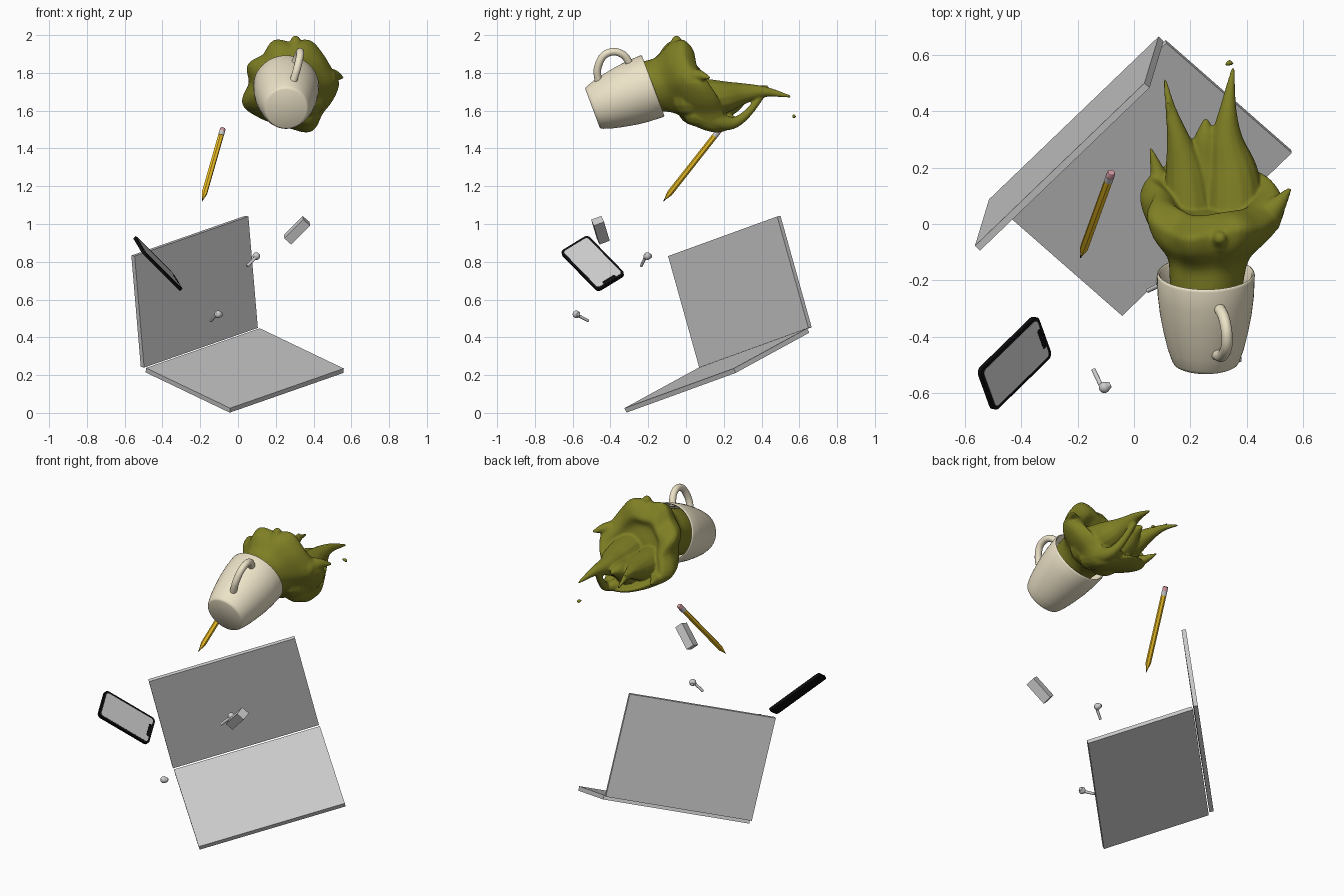
import bpy, bmesh
from math import sin, cos, pi, radians
from mathutils import Vector as V, Matrix

if "Cube" in bpy.data.objects:
    bpy.data.objects.remove(bpy.data.objects["Cube"])


def material(name, rgb):
    m = bpy.data.materials.new(name)
    m.diffuse_color = (*rgb, 1)
    m.use_nodes = True
    m.node_tree.nodes["Principled BSDF"].inputs["Base Color"].default_value = m.diffuse_color
    return m


CREAM = material("cream", (0.85, 0.77, 0.58))
OLIVE = material("olive", (0.21, 0.21, 0.018))
YELLOW = material("yellow", (0.9, 0.55, 0.02))
BLACK = material("black", (0.004, 0.004, 0.004))
PINK = material("pink", (0.65, 0.32, 0.36))


def finish(bm, name, mat=None, angle=35):
    bmesh.ops.recalc_face_normals(bm, faces=bm.faces)
    me = bpy.data.meshes.new(name)
    bm.to_mesh(me)
    bm.free()
    ob = bpy.data.objects.new(name, me)
    bpy.context.collection.objects.link(ob)
    if mat:
        me.materials.append(mat)
    bpy.ops.object.select_all(action='DESELECT')
    ob.select_set(True)
    bpy.context.view_layer.objects.active = ob
    if angle:
        bpy.ops.object.shade_smooth_by_angle(angle=radians(angle))
    return ob


def loft(bm, rings):
    """Skin a list of equal-sized point rings and cap both ends."""
    vs = [[bm.verts.new(p) for p in r] for r in rings]
    n = len(vs[0])
    for a, b in zip(vs, vs[1:]):
        for i in range(n):
            bm.faces.new((a[i], a[(i + 1) % n], b[(i + 1) % n], b[i]))
    bm.faces.new(vs[0])
    bm.faces.new(vs[-1])


def tube(bm, path, radii, sides=16, axis=None):
    pts = [V(p) for p in path]
    rings = []
    for i, p in enumerate(pts):
        t = V(axis) if axis else pts[min(i + 1, len(pts) - 1)] - pts[max(i - 1, 0)]
        t.normalize()
        u = t.cross(V((0.9, 0.1, 0.2))).normalized()
        w = t.cross(u)
        rings.append([p + (u * cos(2 * pi * k / sides) + w * sin(2 * pi * k / sides)) * radii[i]
                      for k in range(sides)])
    loft(bm, rings)


def curve_points(pts, steps=6):
    """Catmull-Rom interpolation of any tuples."""
    out = []
    for i in range(len(pts) - 1):
        p0, p1, p2, p3 = (pts[max(i - 1, 0)], pts[i], pts[i + 1], pts[min(i + 2, len(pts) - 1)])
        for s in range(steps):
            t = s / steps
            out.append(tuple(0.5 * (2 * b + (c - a) * t + (2 * a - 5 * b + 4 * c - d) * t * t
                                    + (3 * b - a - 3 * c + d) * t ** 3)
                             for a, b, c, d in zip(p0, p1, p2, p3)))
    return out + [tuple(pts[-1])]


def slab(name, corner, u, v, w):
    c, u, v, w = V(corner), V(u), V(v), V(w)
    bm = bmesh.new()
    loft(bm, [[c + k, c + u + k, c + u + v + k, c + v + k] for k in (V(), w)])
    return finish(bm, name, angle=None)


def rounded_plate(name, mat, frame, size, r, z0, z1):
    bm = bmesh.new()
    ring = []
    for q, (sx, sy) in enumerate(((1, 1), (-1, 1), (-1, -1), (1, -1))):
        for k in range(7):
            a = (q + k / 6) * pi / 2
            ring.append((sx * (size[0] / 2 - r) + r * cos(a), sy * (size[1] / 2 - r) + r * sin(a)))
    loft(bm, [[frame @ V((x, y, z)) for x, y in ring] for z in (z0, z1)])
    return finish(bm, name, mat)


# Laptop: base and screen slabs
width = V((0.602, 0.578, 0.21))
depth = V((-0.445, 0.39, 0.213))
height = V((-0.05, -0.165, 0.59))
slab("laptop_base", (-0.042, -0.326, 0.025), width, depth, width.cross(depth).normalized() * -0.026)
slab("laptop_screen", (-0.497, 0.07, 0.24), width, height, width.cross(height).normalized() * -0.025)

# Phone: black body, grey display, notch
lx = V((0.195, 0.19, -0.195)).normalized()
sy = V((-0.05, 0.14, 0.085)).normalized()
nz = lx.cross(sy).normalized()
phone = Matrix.Translation((-0.424, -0.494, 0.791)) @ Matrix((lx, nz.cross(lx), nz)).transposed().to_4x4()
rounded_plate("phone_body", BLACK, phone, (0.352, 0.18), 0.024, -0.009, 0.008)
rounded_plate("phone_display", None, phone, (0.326, 0.156), 0.016, 0.0, 0.009)
rounded_plate("phone_notch", BLACK, phone @ Matrix.Translation((0.158, 0, 0)), (0.026, 0.08), 0.006, 0, 0.0097)

# Pencil: hexagonal body, sharpened tip, ferrule, eraser
tip, end = V((-0.19, -0.12, 1.12)), V((-0.08, 0.183, 1.505))
for name, mat, sides, prof in (
        ("pencil_lead", BLACK, 12, ((0, 0.001), (0.03, 0.0042))),
        ("pencil_body", YELLOW, 6, ((0.03, 0.0042), (0.11, 0.0155), (0.90, 0.0155))),
        ("pencil_ferrule", None, 16, ((0.90, 0.0155), (0.955, 0.0155))),
        ("pencil_eraser", PINK, 16, ((0.955, 0.015), (0.99, 0.015), (1.0, 0.012)))):
    bm = bmesh.new()
    tube(bm, [tip.lerp(end, f) for f, _ in prof], [r for _, r in prof], sides, end - tip)
    finish(bm, name, mat)

# Mug: turned body with an inner wall
base = V((0.255, -0.495, 1.612))
axis = V((0, 0.315, 0.118)).normalized()
up = V((0, -axis.z, axis.y))
outer = [(0, 0.108), (0.004, 0.115), (0.015, 0.121), (0.06, 0.136), (0.12, 0.15), (0.19, 0.163),
         (0.26, 0.171), (0.333, 0.174), (0.341, 0.172)]
inner = [(0.343, 0.168), (0.338, 0.163), (0.26, 0.158), (0.19, 0.15), (0.12, 0.137), (0.05, 0.118), (0.025, 0.1)]
bm = bmesh.new()
tube(bm, [base + axis * s for s, _ in outer + inner], [r for _, r in outer + inner], 56, axis)
finish(bm, "mug_body", CREAM, 50)

# Mug handle
out_dir = up * cos(radians(17)) + V((1, 0, 0)) * sin(radians(17))
hp = curve_points([(0.08, 0.13), (0.098, 0.195), (0.15, 0.25), (0.21, 0.253), (0.255, 0.213), (0.268, 0.15)])
bm = bmesh.new()
tube(bm, [base + axis * s + out_dir * r for s, r in hp], [0.02] * len(hp), 16)
finish(bm, "mug_handle", CREAM, 60)

# Splash: crown-shaped bowl lofted from tilted, lobed rings
lobes = curve_points([(d,) for d in (0.25, 0.225, 0.228, 0.245, 0.218, 0.245, 0.215, 0.25,
                                     0.225, 0.278, 0.25, 0.232, 0.24, 0.272, 0.23, 0.235, 0.25)], 4)[:-1]
n = len(lobes)
# y, tilt, centre x, centre z, radius, lobe strength
crown = [(-0.30, 0.045, 0.256, 1.69, 0.125, 0), (-0.20, 0.045, 0.258, 1.725, 0.131, 0),
         (-0.11, 0.055, 0.265, 1.735, 0.15, 0.3), (-0.03, 0.08, 0.278, 1.743, 0.215, 0.8),
         (0.035, 0.10, 0.283, 1.745, 0.243, 1), (0.08, 0.12, 0.283, 1.745, 0.243, 1.1),
         (0.125, 0.13, 0.28, 1.74, 0.21, 1.1), (0.11, 0.08, 0.28, 1.735, 0.165, 0.7),
         (0.06, 0.04, 0.275, 1.735, 0.11, 0.3), (0.05, 0.01, 0.27, 1.735, 0.04, 0)]
bm = bmesh.new()
rings = []
for y, tilt, cx, cz, rad, k in curve_points(crown, 4):
    ring = []
    for i in range(n):
        a = 2 * pi * i / n
        r = rad * (1 + k * (lobes[i][0] / 0.244 - 1))
        ring.append(V((cx + r * cos(a), y - tilt * sin(a) * (1 + 0.2 * k * sin(3 * a + 1)), cz + r * sin(a))))
    rings.append(ring)
loft(bm, rings)

# Splash strands: (x, y, z, radius)
strands = [
    [(.20, .03, 1.66, .09), (.185, .18, 1.67, .075), (.155, .31, 1.70, .04), (.13, .41, 1.71, .019), (.11, .51, 1.69, .007)],
    [(.36, .03, 1.67, .11), (.35, .18, 1.67, .092), (.33, .30, 1.69, .058), (.335, .42, 1.70, .028), (.352, .55, 1.675, .008)],
    [(.26, .05, 1.62, .10), (.26, .20, 1.64, .082), (.255, .30, 1.68, .045), (.255, .36, 1.69, .015)],
    [(.36, .06, 1.59, .075), (.375, .16, 1.55, .055), (.37, .25, 1.535, .032), (.35, .33, 1.59, .022), (.33, .40, 1.68, .018)],
    [(.24, .08, 1.60, .07), (.28, .18, 1.565, .05), (.34, .25, 1.54, .03)],
    [(.11, .08, 1.63, .05), (.085, .18, 1.62, .028), (.06, .265, 1.63, .007)],
    [(.46, .02, 1.77, .065), (.51, .07, 1.785, .033), (.55, .12, 1.775, .01)],
    [(.15, .28, 1.70, .03), (.13, .35, 1.72, .013), (.12, .43, 1.73, .006)],
    [(.305, -.06, 1.91, .055), (.305, -.055, 1.94, .042), (.305, -.05, 1.972, .026)],
    [(.328, .565, 1.575, .007), (.338, .572, 1.57, .012), (.35, .57, 1.565, .007)]]
for s in strands:
    pts = curve_points(s, 5)
    tube(bm, [p[:3] for p in pts], [max(p[3], 0.005) for p in pts], 14)
    for p in (s[0], s[-1]):
        bmesh.ops.create_uvsphere(bm, u_segments=12, v_segments=8, radius=p[3],
                                  matrix=Matrix.Translation(p[:3]))
splash = finish(bm, "liquid_splash", OLIVE, None)
mod = splash.modifiers.new("merge", 'REMESH')
mod.mode, mod.voxel_size, mod.use_smooth_shade = 'VOXEL', 0.006, True
mod = splash.modifiers.new("soften", 'SMOOTH')
mod.factor, mod.iterations = 0.5, 10

# Earbuds: round head, thin stem, ear tip
for side, head, stem in (("right", (0.097, -0.205, 0.83), (0.045, -0.23, 0.777)),
                         ("left", (-0.105, -0.58, 0.522), (-0.137, -0.513, 0.487))):
    h, s = V(head), V(stem)
    d = (s - h).normalized()
    f = d.cross(V((0, 0, 1))).normalized()
    bm = bmesh.new()
    bmesh.ops.create_uvsphere(bm, u_segments=20, v_segments=12, radius=0.02, matrix=Matrix.Translation(h))
    tube(bm, [h - d * 0.012 - f * 0.008, s - f * 0.008], [0.0085, 0.0075], 14)
    tube(bm, [h, h + f * 0.016, h + f * 0.024], [0.018, 0.014, 0.009], 16)
    finish(bm, "earbud_" + side, None, 40)

# Earbud case: small tilted box
e1 = V((-0.1, 0.03, -0.1))
e2 = V((0.036, 0.014, -0.0318))
e3 = e1.cross(e2).normalized() * -0.058
slab("earbud_case", V((0.312, -0.453, 0.967)) - (e1 + e2 + e3) / 2, e1, e2, e3)
